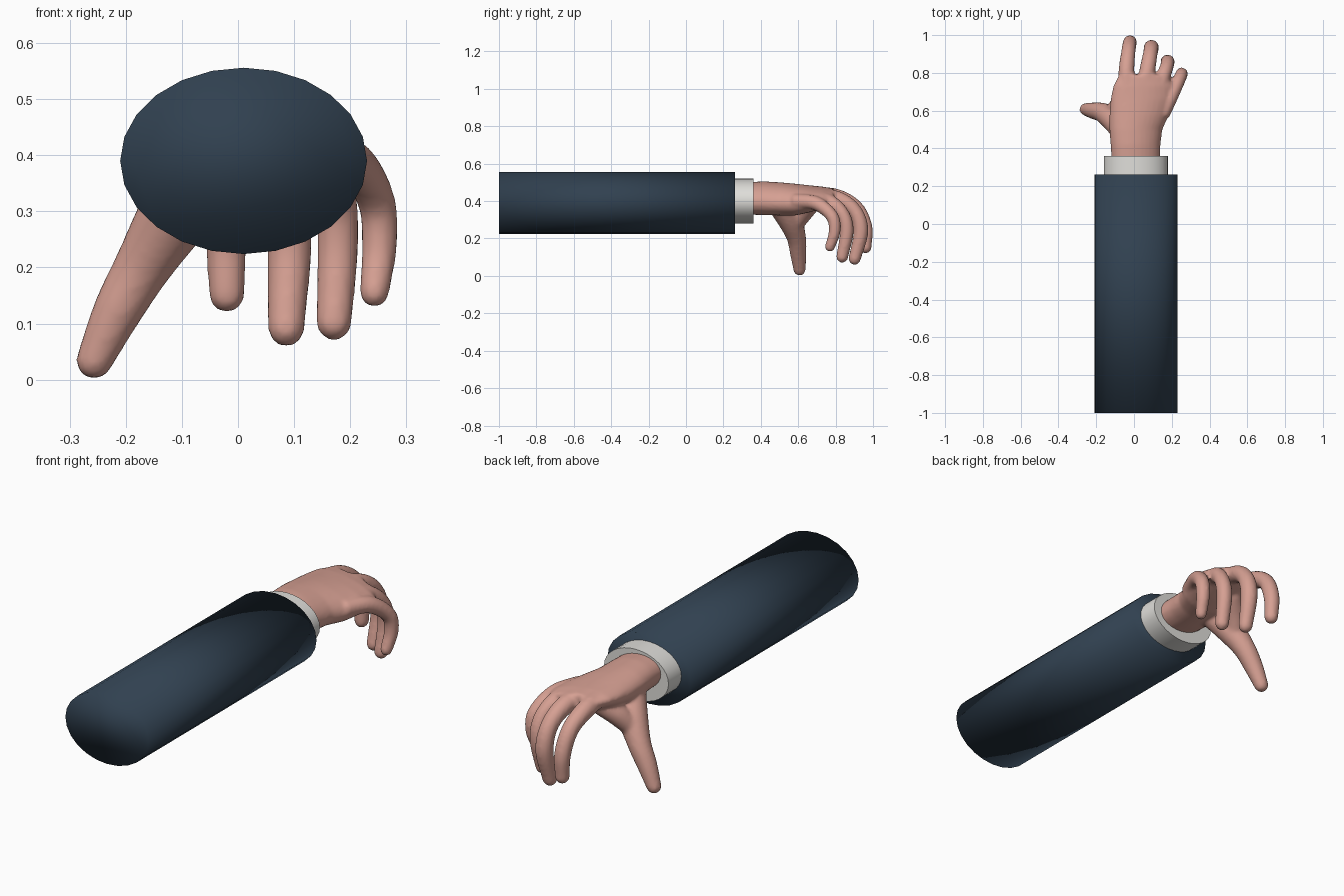
import bpy, bmesh
from math import sin, cos, pi, radians
from mathutils import Vector

cube = bpy.data.objects.get("Cube")
if cube:
    bpy.data.objects.remove(cube, do_unlink=True)


def material(name, rgb):
    m = bpy.data.materials.new(name)
    m.use_nodes = True
    m.diffuse_color = (*rgb, 1)
    bsdf = next(n for n in m.node_tree.nodes if n.type == 'BSDF_PRINCIPLED')
    bsdf.inputs["Base Color"].default_value = (*rgb, 1)
    return m


navy = material("navy cloth", (0.03, 0.052, 0.08))
white = material("white cuff", (0.74, 0.73, 0.70))
skin = material("skin", (0.67, 0.35, 0.29))


def make_object(name, bm, mat):
    bmesh.ops.recalc_face_normals(bm, faces=bm.faces)
    mesh = bpy.data.meshes.new(name)
    bm.to_mesh(mesh)
    bm.free()
    mesh.materials.append(mat)
    mesh.shade_smooth()
    ob = bpy.data.objects.new(name, mesh)
    bpy.context.collection.objects.link(ob)
    return ob


def skin_rings(bm, rings):
    """Bridge rings of points into a closed tube."""
    rings = [[bm.verts.new(p) for p in ring] for ring in rings]
    for a, b in zip(rings, rings[1:]):
        for i in range(len(a)):
            j = (i + 1) % len(a)
            bm.faces.new((a[i], a[j], b[j], b[i]))
    bm.faces.new(rings[0])
    bm.faces.new(rings[-1])


def loft(bm, sections, sides, tilt=0.0):
    """Tube along y through ellipses (y, cx, cz, rx, rz)."""
    angles = [2 * pi * i / sides for i in range(sides)]
    skin_rings(bm, [[(cx + rx * cos(a), y, cz + rz * sin(a) - tilt * rx * cos(a))
                     for a in angles] for y, cx, cz, rx, rz in sections])


def catmull(p0, p1, p2, p3, t):
    return 0.5 * (2 * p1 + (p2 - p0) * t + (2 * p0 - 5 * p1 + 4 * p2 - p3) * t * t
                  + (3 * p1 - p0 - 3 * p2 + p3) * t ** 3)


def digit(bm, points, steps=6, sides=16):
    """Round-tipped tube along a smooth path of (x, y, z, radius)."""
    pts = [Vector(p) for p in points]
    pts = [2 * pts[0] - pts[1]] + pts + [2 * pts[-1] - pts[-2]]
    path = [catmull(*pts[k - 1:k + 3], s / steps)
            for k in range(1, len(pts) - 2) for s in range(steps)] + [pts[-2]]
    # Rounded tip
    tip, radius = path[-1].to_3d(), path[-1].w
    ahead = (tip - path[-2].to_3d()).normalized()
    for a in (0.3, 0.6, 0.9, 1.2, 1.45):
        path.append(Vector((*(tip + ahead * radius * sin(a)), radius * cos(a))))
    centres = [p.xyz for p in path]
    rings = []
    for i, c in enumerate(centres):
        along = centres[min(i + 1, len(centres) - 1)] - centres[max(i - 1, 0)]
        u = along.cross(Vector((1, 0, 0))).normalized()
        v = along.cross(u).normalized()
        rings.append([c + path[i].w * (u * cos(2 * pi * k / sides) + v * sin(2 * pi * k / sides))
                      for k in range(sides)])
    skin_rings(bm, rings)


# Sleeve: long oval tube with softly shaded ends
bm = bmesh.new()
loft(bm, [(y, 0.01, 0.39, 0.22, 0.166) for y in (-1, 0.263)], 24)
make_object("sleeve", bm, navy)

# Shirt cuff
bm = bmesh.new()
loft(bm, [(y, 0.01, 0.4, 0.17, 0.12) for y in (0.2, 0.36)], 32)
cuff = make_object("shirt_cuff", bm, white)
cuff.select_set(True)
bpy.context.view_layer.objects.active = cuff
bpy.ops.object.shade_smooth_by_angle(angle=radians(40))

# Hand: palm loft and digits, fused into one skin
bm = bmesh.new()
loft(bm, [
    (0.33, 0.010, 0.415, 0.128, 0.085),
    (0.42, 0.008, 0.415, 0.132, 0.088),
    (0.50, 0.010, 0.412, 0.140, 0.086),
    (0.58, 0.028, 0.408, 0.158, 0.082),
    (0.66, 0.044, 0.412, 0.168, 0.068),
    (0.73, 0.050, 0.420, 0.160, 0.052),
    (0.79, 0.045, 0.425, 0.125, 0.038),
], 32, tilt=0.15)
# Index finger
digit(bm, [(-0.03, 0.64, 0.44, 0.040), (-0.04, 0.80, 0.425, 0.042), (-0.03, 0.91, 0.365, 0.038),
           (-0.022, 0.96, 0.26, 0.037), (-0.02, 0.96, 0.152, 0.032)])
# Middle finger
digit(bm, [(0.04, 0.64, 0.43, 0.040), (0.068, 0.80, 0.415, 0.042), (0.086, 0.90, 0.35, 0.039),
           (0.092, 0.935, 0.24, 0.040), (0.086, 0.902, 0.092, 0.033)])
# Ring finger
digit(bm, [(0.10, 0.62, 0.42, 0.040), (0.145, 0.755, 0.40, 0.040), (0.174, 0.835, 0.335, 0.036),
           (0.178, 0.86, 0.24, 0.037), (0.171, 0.835, 0.102, 0.032)])
# Little finger
digit(bm, [(0.15, 0.58, 0.40, 0.040), (0.205, 0.695, 0.388, 0.038), (0.246, 0.78, 0.32, 0.034),
           (0.252, 0.795, 0.24, 0.032), (0.243, 0.77, 0.156, 0.027)])
# Thumb and the web beneath the palm
digit(bm, [(-0.055, 0.50, 0.39, 0.070), (-0.11, 0.555, 0.30, 0.066), (-0.168, 0.59, 0.205, 0.052),
           (-0.216, 0.60, 0.12, 0.044), (-0.256, 0.607, 0.034, 0.033)])
digit(bm, [(-0.125, 0.58, 0.27, 0.045), (-0.075, 0.63, 0.34, 0.050), (-0.02, 0.68, 0.39, 0.045)])
hand = make_object("hand", bm, skin)
fuse = hand.modifiers.new("fuse", 'REMESH')
fuse.mode = 'VOXEL'
fuse.voxel_size = 0.009
fuse.use_smooth_shade = True
soften = hand.modifiers.new("soften", 'SMOOTH')
soften.factor = 0.5
soften.iterations = 5
